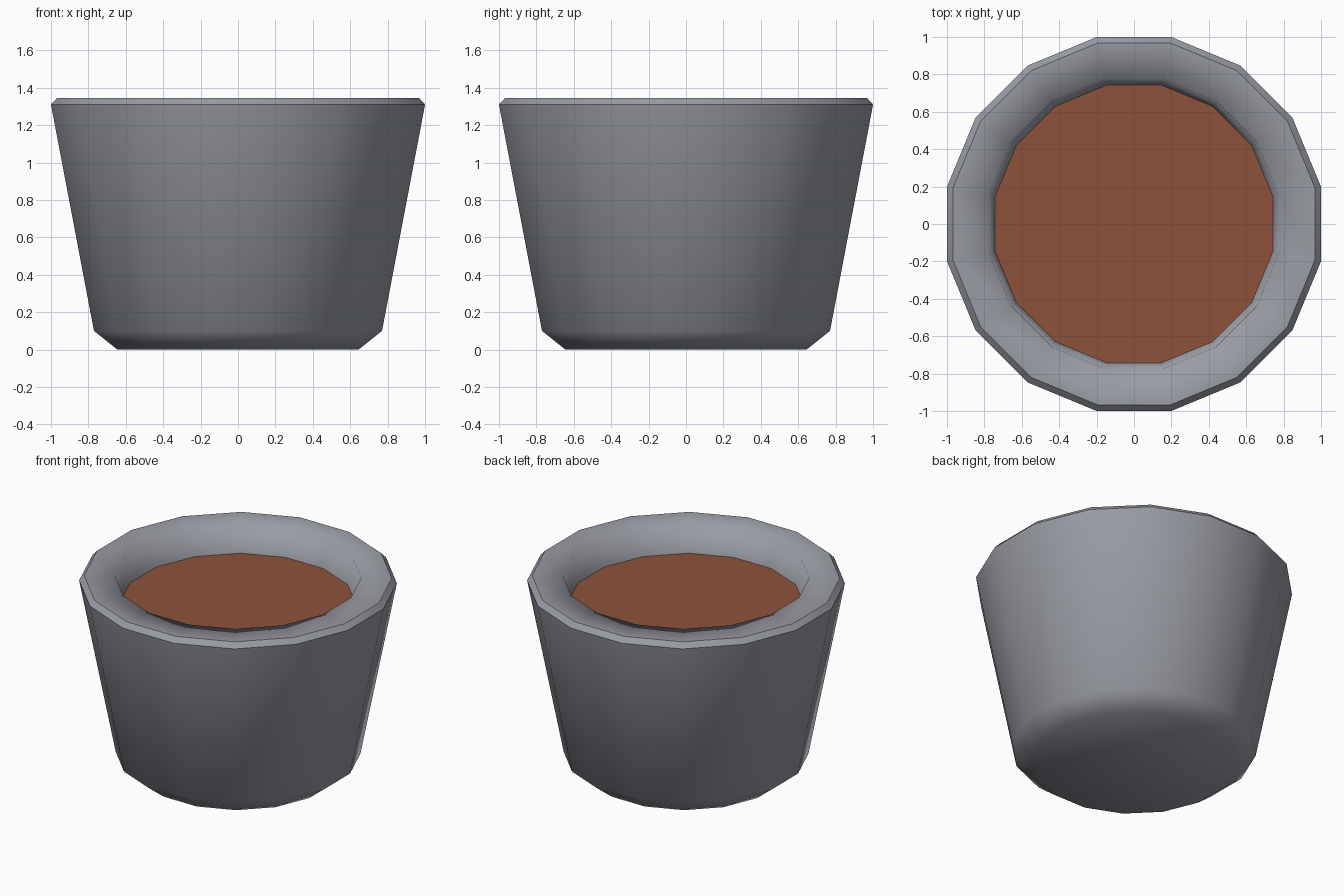
import bpy, bmesh, math

if "Cube" in bpy.data.objects:
    bpy.data.objects.remove(bpy.data.objects["Cube"])

SIDES = 16
K = 1 / math.cos(math.pi / SIDES)  # flat-to-flat radius -> corner radius


def material(name, rgb):
    m = bpy.data.materials.new(name)
    m.diffuse_color = (*rgb, 1)
    m.use_nodes = True
    m.node_tree.nodes["Principled BSDF"].inputs["Base Color"].default_value = m.diffuse_color
    return m


def ring(bm, r, z):
    return [bm.verts.new((r * K * math.cos((i + 0.5) * math.tau / SIDES),
                          r * K * math.sin((i + 0.5) * math.tau / SIDES), z))
            for i in range(SIDES)]


def lathe(name, profile, mat, cap_start=False, cap_end=False, sharp=()):
    bm = bmesh.new()
    rings = [ring(bm, r, z) for r, z in profile]
    for a, b in zip(rings, rings[1:]):
        for i in range(SIDES):
            j = (i + 1) % SIDES
            bm.faces.new((a[i], a[j], b[j], b[i]))
    if cap_start:
        bm.faces.new(rings[0][::-1])
    if cap_end:
        bm.faces.new(rings[-1])
    for f in bm.faces:
        f.smooth = True
    for s in sharp:
        for i in range(SIDES):
            bm.edges.get((rings[s][i], rings[s][(i + 1) % SIDES])).smooth = False
    me = bpy.data.meshes.new(name)
    bm.to_mesh(me)
    bm.free()
    me.materials.append(mat)
    ob = bpy.data.objects.new(name, me)
    bpy.context.collection.objects.link(ob)
    return ob


grey = material("grey clay", (0.32, 0.33, 0.37))
brown = material("brown soil", (0.27, 0.085, 0.043))

# Pot: chamfered foot, tapered wall, bevelled rim, inner lip down past the soil
lathe("pot", [(0.645, 0), (0.77, 0.1), (1.0, 1.31), (0.968, 1.345),
              (0.775, 1.345), (0.735, 1.12)], grey, cap_start=True, sharp=(2, 3))

# Soil surface
lathe("soil", [(0.742, 1.16)], brown, cap_end=True)
